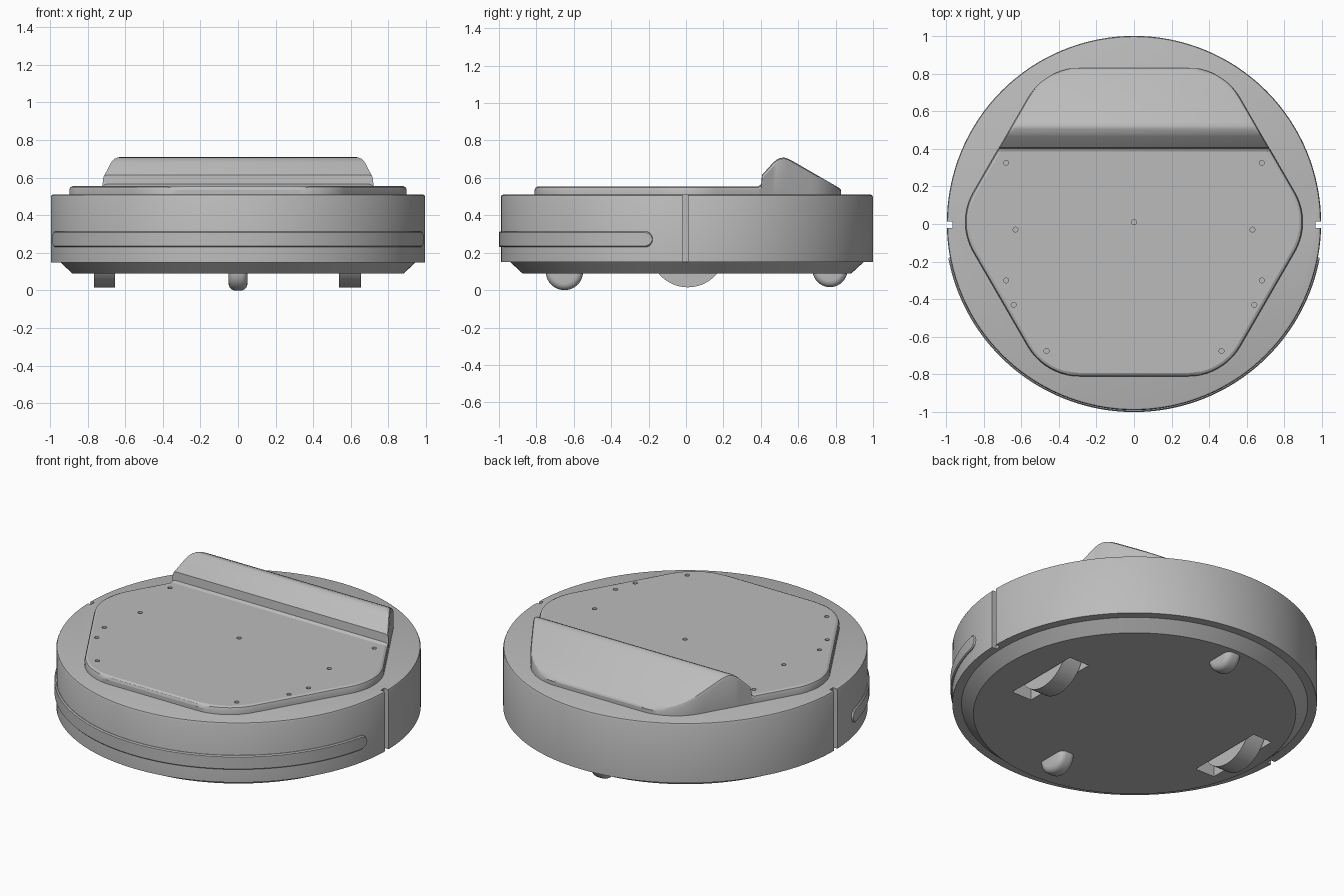
import bpy, bmesh, math
from mathutils import Matrix, Vector

cube = bpy.data.objects.get("Cube")
if cube:
    bpy.data.objects.remove(cube, do_unlink=True)

grey = bpy.data.materials.new("plain grey")
grey.use_nodes = True
grey.diffuse_color = (0.5, 0.5, 0.5, 1)
grey.node_tree.nodes["Principled BSDF"].inputs["Base Color"].default_value = (0.5, 0.5, 0.5, 1)

CY = 0.005      # body centre in y
R = 0.995       # body radius


def make(name, bm, smooth=True):
    bmesh.ops.recalc_face_normals(bm, faces=bm.faces)
    mesh = bpy.data.meshes.new(name)
    bm.to_mesh(mesh)
    bm.free()
    ob = bpy.data.objects.new(name, mesh)
    bpy.context.collection.objects.link(ob)
    mesh.materials.append(grey)
    if smooth:
        bpy.ops.object.select_all(action='DESELECT')
        ob.select_set(True)
        bpy.context.view_layer.objects.active = ob
        bpy.ops.object.shade_smooth_by_angle(angle=math.radians(25))
    return ob


def loft(name, sections):
    """Skin closed cross-sections one after another and cap both ends."""
    bm = bmesh.new()
    rings = [[bm.verts.new(p) for p in s] for s in sections]
    n = len(rings[0])
    for a, b in zip(rings, rings[1:]):
        for i in range(n):
            j = (i + 1) % n
            bm.faces.new((a[i], a[j], b[j], b[i]))
    bm.faces.new(rings[0])
    bm.faces.new(rings[-1])
    return make(name, bm)


def add_cylinder(bm, centre, radius, depth, axis='Z', segments=64):
    rot = Matrix.Rotation(math.pi / 2, 4, 'Y') if axis == 'X' else Matrix()
    bmesh.ops.create_cone(bm, cap_ends=True, segments=segments, radius1=radius, radius2=radius,
                          depth=depth, matrix=Matrix.Translation(centre) @ rot)


def add_box(bm, low, high):
    low, high = Vector(low), Vector(high)
    bmesh.ops.create_cube(bm, size=1, matrix=Matrix.Translation((low + high) / 2)
                          @ Matrix.Diagonal((*(high - low), 1)))


def cut(target, bm, name):
    cutter = make(name, bm, smooth=False)
    cutter.hide_render = True
    cutter.hide_set(True)
    cutter.display_type = 'WIRE'
    mod = target.modifiers.new(name, 'BOOLEAN')
    mod.operation = 'DIFFERENCE'
    mod.solver = 'EXACT'
    mod.object = cutter


# Round body with undercut base
profile = [(0.88, 0.09), (0.945, 0.15), (R, 0.15), (R, 0.498), (R - 0.004, 0.507), (R - 0.012, 0.51)]
STEPS = 128
body = loft("body", [[(r * math.cos(k * math.tau / STEPS), CY + r * math.sin(k * math.tau / STEPS), z)
                      for k in range(STEPS)] for r, z in profile])

# Side slots and wheel wells cut from the body
WHEELS = {"left_wheel": (0.537, 0.654), "right_wheel": (-0.766, -0.654)}
bm = bmesh.new()
for s in (-1, 1):
    add_box(bm, (s * 1.0 - 0.035, -0.02, 0.05), (s * 1.0 + 0.035, 0.012, 0.6))
for x0, x1 in WHEELS.values():
    add_box(bm, (x0 - 0.008, -0.245, 0.02), (x1 + 0.008, 0.245, 0.44))
cut(body, bm, "body_cutter")

# Bumper strip wrapped round the front, with round ends
ZC, HALF = 0.272, 0.042
END = math.asin(0.185 / 1.005)
CAP = HALF / R
angles = [END + CAP * (1 - math.cos(math.radians(a))) for a in range(5, 91, 17)]
left = [-a for a in angles]
right = [-math.pi + a for a in reversed(angles)]
span = [left[-1] + (right[0] - left[-1]) * k / 72 for k in range(1, 72)]


def strip_section(t):
    d = min(-t, math.pi + t) - END
    h = HALF * math.sqrt(max(0, 1 - max(0, 1 - d / CAP) ** 2))
    e = min(0.006, h * 0.5)
    pts = [(R - 0.015, -h), (R + 0.004, -h), (R + 0.01, e - h),
           (R + 0.01, h - e), (R + 0.004, h), (R - 0.015, h)]
    return [(r * math.cos(t), CY + r * math.sin(t), ZC + z) for r, z in pts]


loft("bumper_strip", [strip_section(t) for t in left + span + right])

# Rounded hexagonal lid with a raised ridge at the back
LY, APO, FIL, EDGE = 0.01, 0.82, 0.32, 0.018
SEC = 2 / math.sqrt(3)
CORNER_Y = APO - FIL
CORNER_X = CORNER_Y / math.sqrt(3)
RIDGE = [(-0.81, 0.535), (-0.804, 0.549), (-0.792, 0.555), (0.385, 0.555), (0.402, 0.565),
         (0.406, 0.615), (0.465, 0.681), (0.485, 0.698), (0.505, 0.707), (0.525, 0.709),
         (0.545, 0.703), (0.57, 0.69), (0.815, 0.549), (0.826, 0.541), (0.83, 0.533)]


def half_width(y, inset):
    """Half width of the rounded hexagon at y, shrunk by inset."""
    v, f = abs(y - LY), FIL - inset
    if v > CORNER_Y + f / 2:
        return CORNER_X + math.sqrt(max(0, f * f - (v - CORNER_Y) ** 2))
    if v < f / 2:
        return CORNER_Y * SEC + math.sqrt(f * f - v * v)
    return (APO - inset) * SEC - v / math.sqrt(3)


def lid_height(y):
    for (y0, z0), (y1, z1) in zip(RIDGE, RIDGE[1:]):
        if y <= y1:
            return z0 + (z1 - z0) * max(0, y - y0) / (y1 - y0)
    return RIDGE[-1][1]


stations = [p[0] for p in RIDGE]
for s in (-1, 1):
    stations += [LY + s * (CORNER_Y + FIL * math.sin(math.radians(a))) for a in range(30, 86, 6)]
    stations += [LY + s * FIL * math.sin(math.radians(a)) for a in range(3, 31, 5)]
stations = sorted({round(y, 4) for y in stations})


def lid_section(y):
    top = lid_height(y)
    side = [(half_width(y, 0), 0.5), (half_width(y, 0), max(0.533, top - 0.02)),
            (half_width(y, EDGE * 0.3), max(0.533, top - 0.006)), (half_width(y, EDGE), top)]
    return [(x, y, z) for x, z in side] + [(-x, y, z) for x, z in reversed(side)]


lid = loft("lid", [lid_section(y) for y in stations])

# Small screw holes in the lid
bm = bmesh.new()
add_cylinder(bm, (0, 0.01, 0.56), 0.013, 0.05, segments=20)
for x, y in [(0.68, 0.325), (0.63, -0.03), (0.68, -0.3), (0.64, -0.43), (0.465, -0.675)]:
    for s in (-1, 1):
        add_cylinder(bm, (s * x, y, 0.56), 0.013, 0.05, segments=20)
cut(lid, bm, "hole_cutter")

# Drive wheels
for name, (x0, x1) in WHEELS.items():
    bm = bmesh.new()
    add_cylinder(bm, ((x0 + x1) / 2, 0.01, 0.218), 0.203, x1 - x0, 'X')
    make(name, bm)

# Rounded casters
for name, y, z, r in [("front_caster", -0.65, 0.1, 0.1), ("back_caster", 0.77, 0.11, 0.094)]:
    bm = bmesh.new()
    add_cylinder(bm, (0, y, z), r, 0.1, 'X', 40)
    rims = [e for e in bm.edges if abs(e.verts[0].co.x - e.verts[1].co.x) < 0.01]
    bmesh.ops.bevel(bm, geom=rims, offset=0.035, segments=5, profile=0.5, affect='EDGES')
    make(name, bm)
